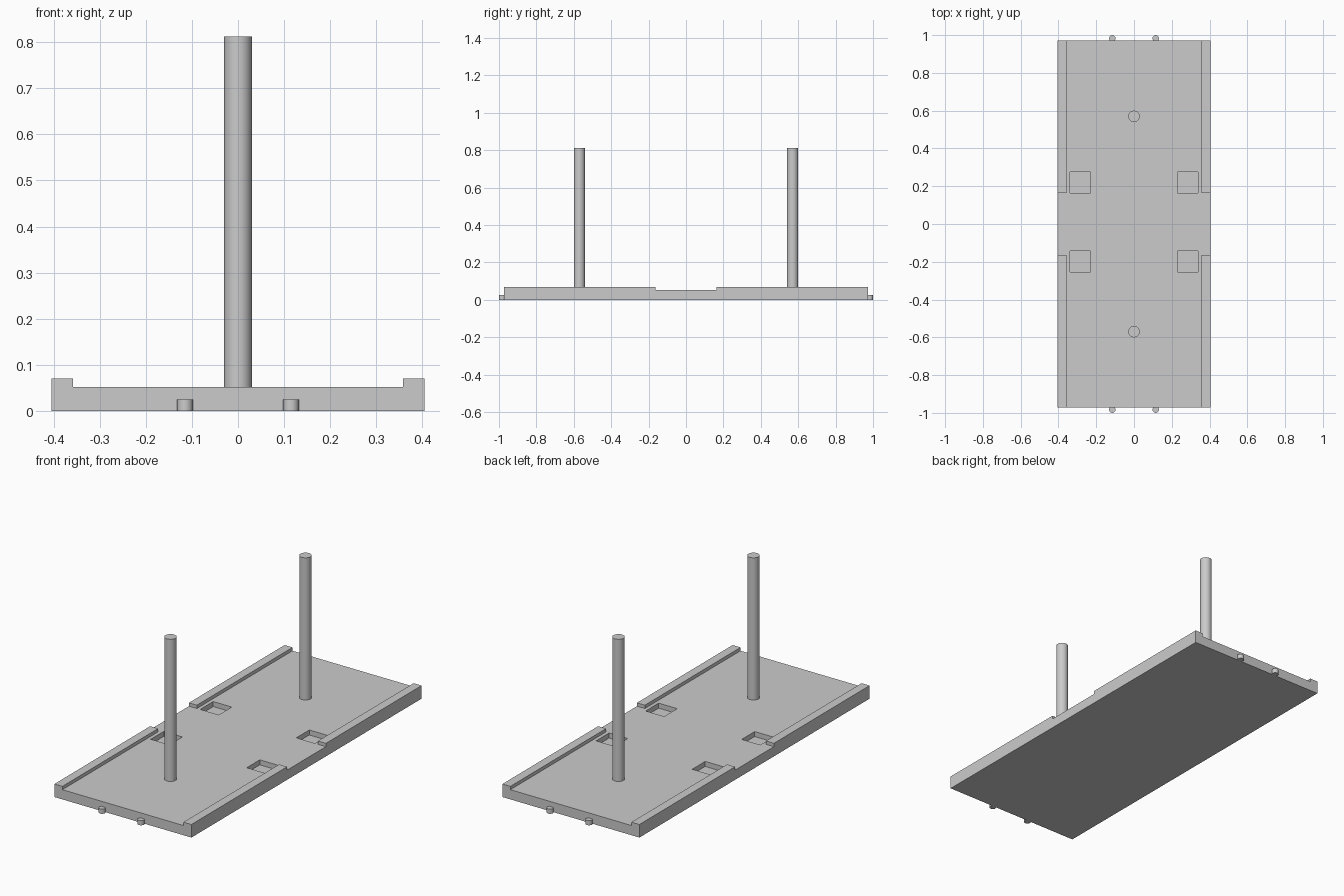
import bpy, bmesh
from mathutils import Matrix, Vector

if "Cube" in bpy.data.objects:
    bpy.data.objects.remove(bpy.data.objects["Cube"])

HALF_X, HALF_Y = 0.405, 0.972
DECK_Z, RAIL_Z, RAIL_IN = 0.052, 0.07, 0.358


def add_mesh(name, bm):
    bmesh.ops.recalc_face_normals(bm, faces=bm.faces)
    mesh = bpy.data.meshes.new(name)
    bm.to_mesh(mesh)
    bm.free()
    obj = bpy.data.objects.new(name, mesh)
    bpy.context.collection.objects.link(obj)
    return obj


def add_box(bm, lo, hi):
    lo, hi = Vector(lo), Vector(hi)
    mat = Matrix.Translation((lo + hi) / 2) @ Matrix.Diagonal((*(hi - lo), 1))
    bmesh.ops.create_cube(bm, size=1, matrix=mat)


def cylinder(name, x, y, z0, z1, radius, sides):
    bpy.ops.mesh.primitive_cylinder_add(vertices=sides, radius=radius, depth=z1 - z0,
                                        location=(x, y, (z0 + z1) / 2))
    bpy.context.object.name = name
    bpy.ops.object.shade_smooth_by_angle()


# Deck with raised side rails: one channel profile extruded along y
half = [(HALF_X, 0), (HALF_X, RAIL_Z), (RAIL_IN, RAIL_Z), (RAIL_IN, DECK_Z)]
profile = half + [(-x, z) for x, z in reversed(half)]
bm = bmesh.new()
face = bm.faces.new([bm.verts.new((x, -HALF_Y, z)) for x, z in profile])
ext = bmesh.ops.extrude_face_region(bm, geom=[face])
verts = [g for g in ext["geom"] if isinstance(g, bmesh.types.BMVert)]
bmesh.ops.translate(bm, verts=verts, vec=(0, 2 * HALF_Y, 0))
deck = add_mesh("deck", bm)

# Cutters: gap in the rails, then four blind square pockets
gap = bmesh.new()
add_box(gap, (-0.5, -0.164, DECK_Z), (0.5, 0.164, 0.1))
pockets = bmesh.new()
for x in (-0.284, 0.284):
    for y in (-0.198, 0.22):
        add_box(pockets, (x - 0.055, y - 0.055, 0.025), (x + 0.055, y + 0.055, 0.12))
for name, cut in (("rail_gap_cutter", gap), ("pocket_cutter", pockets)):
    cutter = add_mesh(name, cut)
    cutter.hide_render = True
    cutter.hide_set(True)
    mod = deck.modifiers.new(name, "BOOLEAN")
    mod.operation = "DIFFERENCE"
    mod.solver = "EXACT"
    mod.object = cutter

# Two posts, and two small end pegs at each end
for side, s in (("front", -1), ("back", 1)):
    cylinder(side + "_post", 0, s * 0.57, DECK_Z, 0.812, 0.03, 48)
    for x in (-0.115, 0.115):
        cylinder(side + "_peg", x, s * 0.983, 0, 0.025, 0.017, 24)
